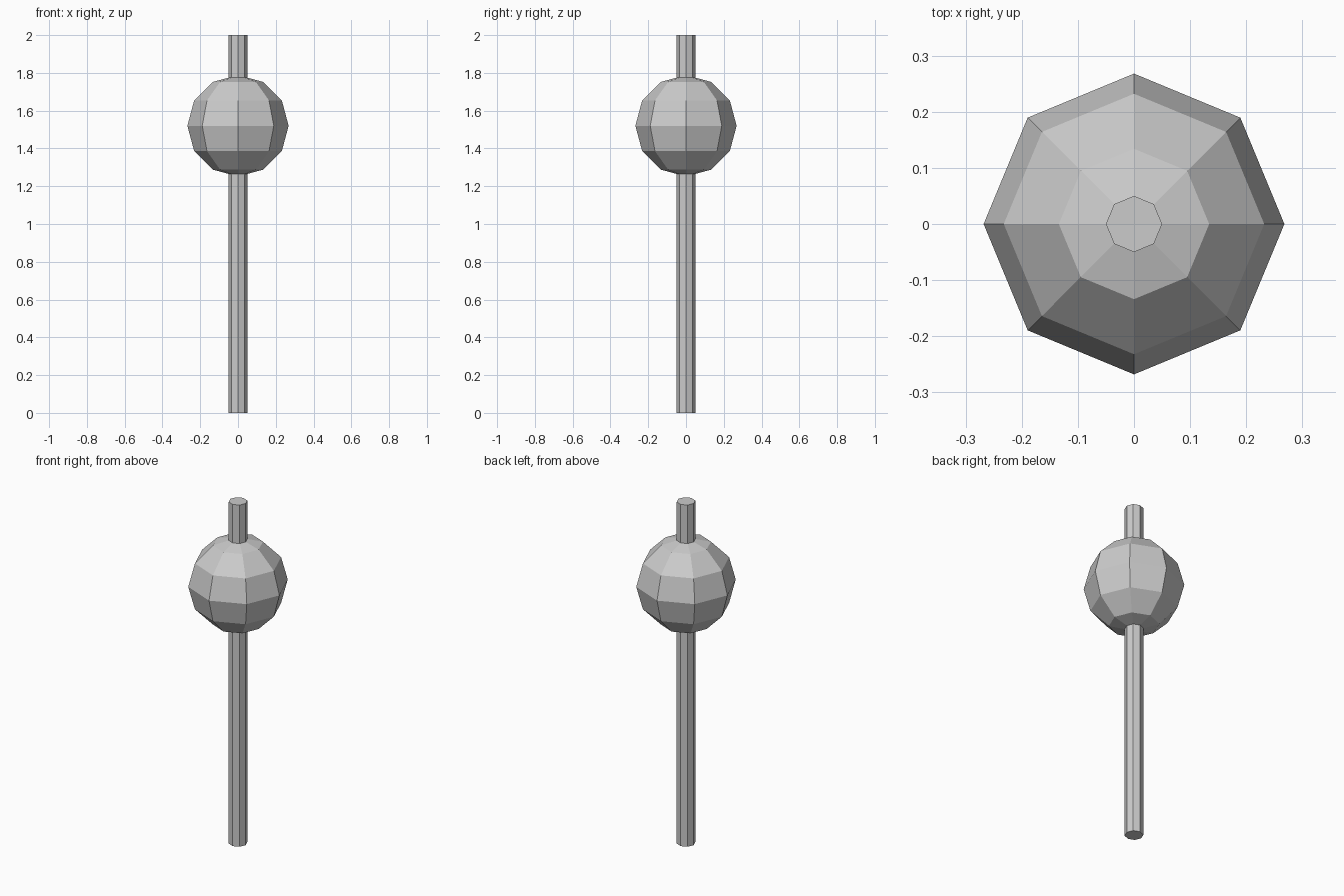
import bpy

if "Cube" in bpy.data.objects:
    bpy.data.objects.remove(bpy.data.objects["Cube"])

SIDES = 8

# Upright pole
bpy.ops.mesh.primitive_cylinder_add(vertices=SIDES, radius=0.05, depth=2.0, location=(0, 0, 1.0))
bpy.context.object.name = "pole"

# Faceted ball threaded on the pole
bpy.ops.mesh.primitive_uv_sphere_add(segments=SIDES, ring_count=6, radius=0.268, location=(0, 0, 1.52))
bpy.context.object.name = "ball"

for name in ("pole", "ball"):
    bpy.data.objects[name].data.shade_flat()
